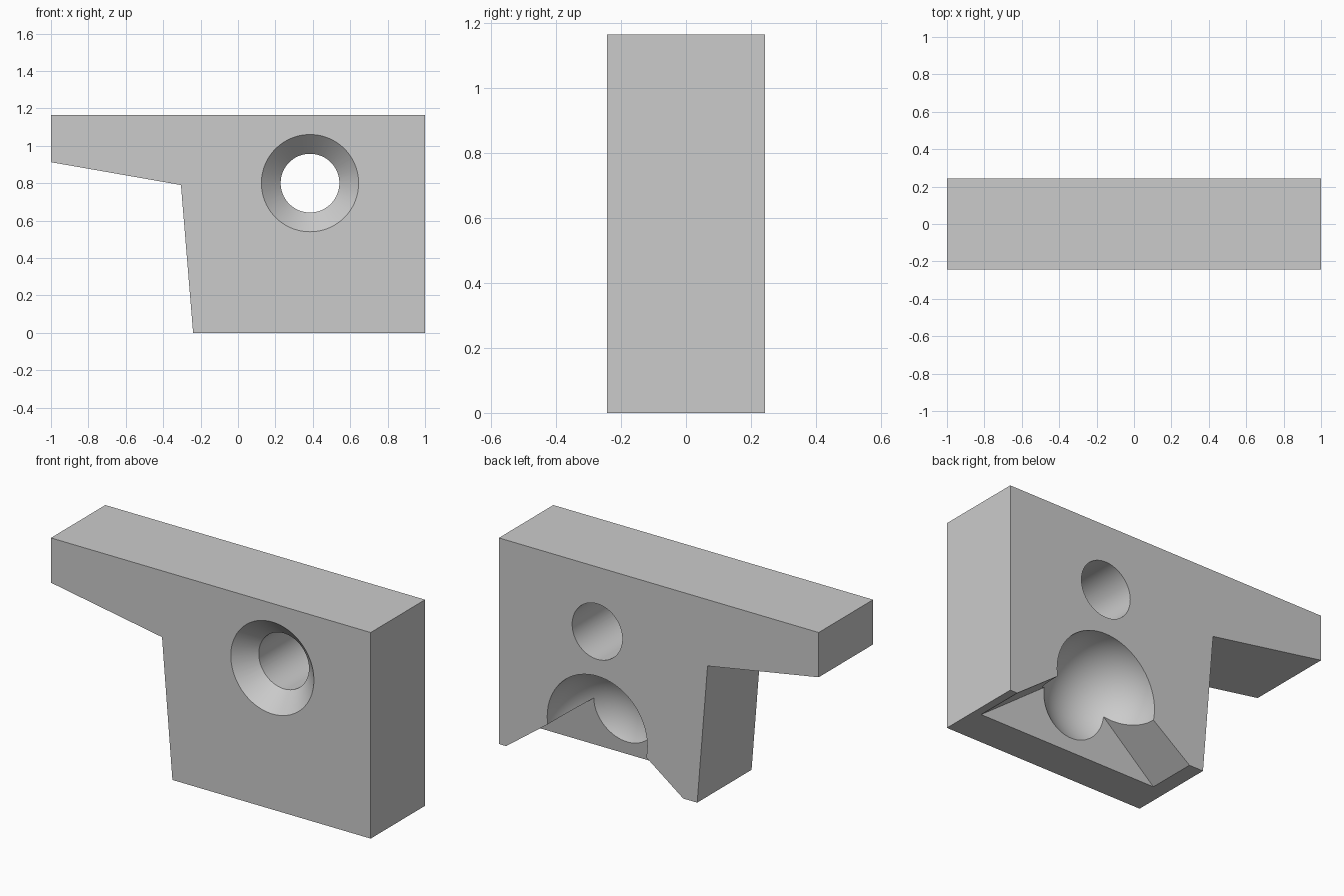
import bpy, bmesh
from math import pi
from mathutils import Matrix

if "Cube" in bpy.data.objects:
    bpy.data.objects.remove(bpy.data.objects["Cube"])

HALF = 0.243                      # half the plate thickness
HOLE_X, HOLE_Z, HOLE_R = 0.385, 0.80, 0.157

grey = bpy.data.materials.new("plain_grey")
grey.use_nodes = True
colour = (0.6, 0.6, 0.6, 1)
grey.diffuse_color = colour
grey.node_tree.nodes["Principled BSDF"].inputs["Base Color"].default_value = colour


def finish(name, bm):
    bmesh.ops.recalc_face_normals(bm, faces=bm.faces)
    mesh = bpy.data.meshes.new(name)
    bm.to_mesh(mesh)
    bm.free()
    mesh.materials.append(grey)
    obj = bpy.data.objects.new(name, mesh)
    bpy.context.collection.objects.link(obj)
    return obj


def prism(name, front, back):
    """Join two matching outlines of 3D points into a closed solid."""
    bm = bmesh.new()
    a = [bm.verts.new(p) for p in front]
    b = [bm.verts.new(p) for p in back]
    bm.faces.new(a)
    bm.faces.new(b)
    for i in range(len(a)):
        j = (i + 1) % len(a)
        bm.faces.new((a[i], a[j], b[j], b[i]))
    return finish(name, bm)


def drill(name, r_front, r_back, y_front, y_back):
    """Round cutter along y at the hole."""
    bm = bmesh.new()
    place = Matrix.Translation((HOLE_X, (y_front + y_back) / 2, HOLE_Z)) @ Matrix.Rotation(-pi / 2, 4, "X")
    bmesh.ops.create_cone(bm, cap_ends=True, segments=96, radius1=r_front, radius2=r_back,
                          depth=y_back - y_front, matrix=place)
    return finish(name, bm)


# Plate with overhanging arm
outline = [(-1, 1.165), (-1, 0.912), (-0.305, 0.79), (-0.24, 0), (1, 0), (1, 1.165)]
body = prism("bracket_body", [(x, -HALF, z) for x, z in outline],
             [(x, HALF, z) for x, z in outline])

# Through hole and its countersink
cutters = [drill("hole_cutter", HOLE_R, HOLE_R, -0.5, 0.5),
           drill("countersink_cutter", 0.27, HOLE_R, -HALF - 0.01, -HALF + 0.103)]

# V-shaped notch under the back, with a leaning inner wall
mid, half_base, slope, lean = 0.401, 0.554, 0.74, 0.12


def notch_wall(z):
    return HALF - 0.277 + lean * z


low, apex = -0.1, half_base * slope
notch = [(mid - half_base + low / slope, low), (mid + half_base - low / slope, low), (mid, apex)]
cutters.append(prism("notch_cutter", [(x, notch_wall(z), z) for x, z in notch],
                     [(x, HALF + 0.1, z) for x, z in notch]))

# Ball-shaped hollow centred on the back face
bm = bmesh.new()
bmesh.ops.create_uvsphere(bm, u_segments=96, v_segments=48, radius=0.313,
                          matrix=Matrix.Translation((HOLE_X, HALF, 0.235)))
cutters.append(finish("ball_cutter", bm))

# Cut each one away, then drop the cutter
bpy.context.view_layer.objects.active = body
for cutter in cutters:
    cutter.hide_render = True
    mod = body.modifiers.new(cutter.name, "BOOLEAN")
    mod.operation = "DIFFERENCE"
    mod.solver = "EXACT"
    mod.object = cutter
    bpy.ops.object.modifier_apply(modifier=mod.name)
    bpy.data.objects.remove(cutter)

bpy.ops.object.select_all(action="DESELECT")
body.select_set(True)
bpy.ops.object.shade_smooth_by_angle(angle=pi / 9)
for poly in body.data.polygons:
    poly.material_index = 0
